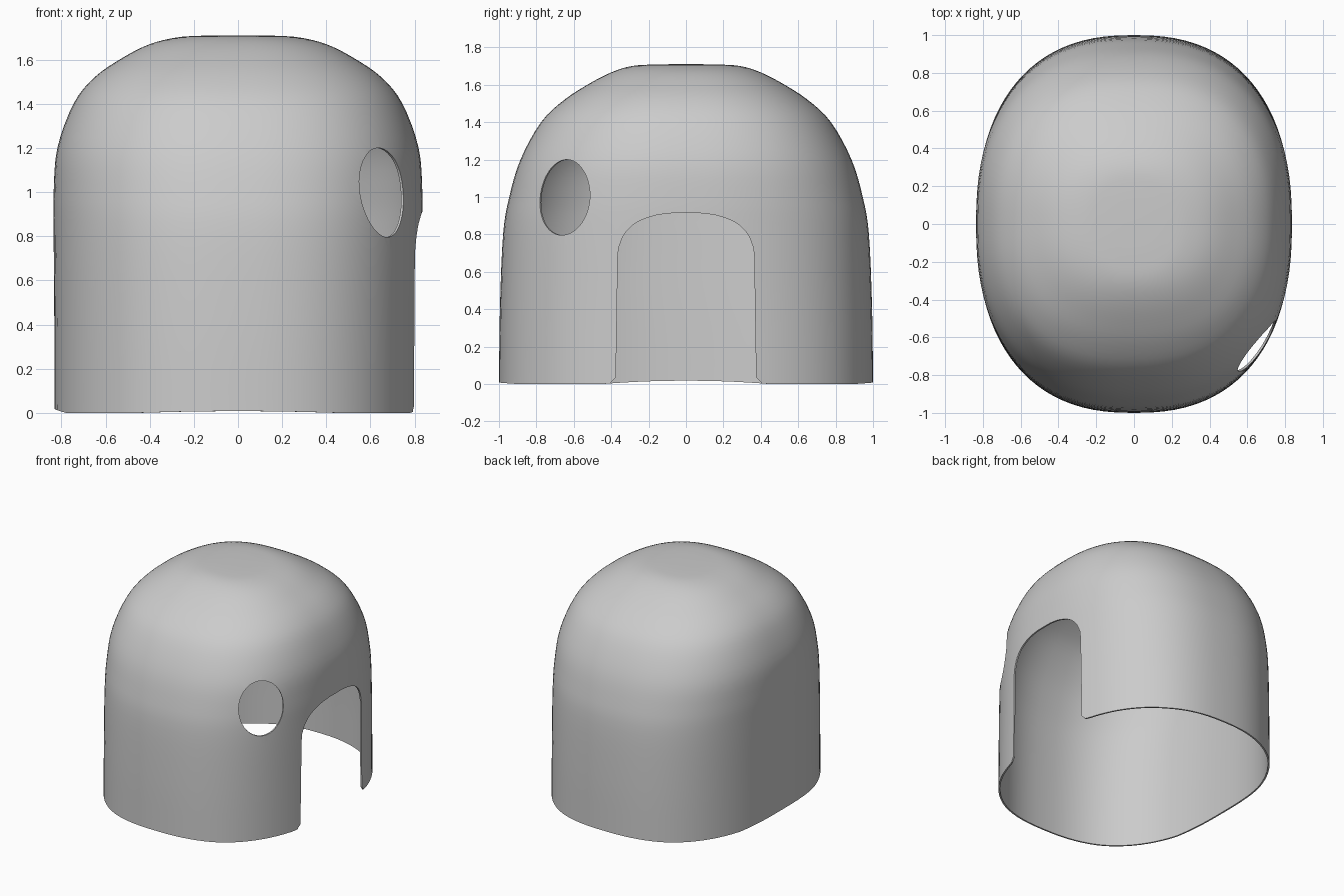
import bpy, bmesh, math
from mathutils import Vector, Matrix

if "Cube" in bpy.data.objects:
    bpy.data.objects.remove(bpy.data.objects["Cube"])

SEG = 96
# height, half width in x, half depth in y
PROFILE = [(0.0, .832, 1.0), (0.4, .832, .995), (0.8, .835, .978), (1.0, .835, .945),
           (1.2, .818, .885), (1.4, .745, .775), (1.52, .65, .65), (1.61, .52, .51),
           (1.67, .40, .39), (1.70, .28, .29), (1.708, .17, .18), (1.71, .06, .06)]


def smooth_path(pts, steps):
    """Catmull-Rom curve through the points."""
    p = [Vector(q) for q in pts]
    p = [2 * p[0] - p[1]] + p + [2 * p[-1] - p[-2]]
    out = []
    for i in range(1, len(p) - 2):
        a, b, c, d = p[i - 1:i + 3]
        for k in range(steps):
            t = k / steps
            out.append(.5 * (2 * b + (c - a) * t + (2 * a - 5 * b + 4 * c - d) * t * t
                             + (3 * b - a - 3 * c + d) * t ** 3))
    return out + [p[-2]]


def make_object(name, bm):
    bmesh.ops.recalc_face_normals(bm, faces=bm.faces)
    me = bpy.data.meshes.new(name)
    bm.to_mesh(me)
    bm.free()
    ob = bpy.data.objects.new(name, me)
    bpy.context.collection.objects.link(ob)
    return ob


def prism(name, outline, matrix, depth):
    """Extrude a 2D outline along local z."""
    bm = bmesh.new()
    face = bm.faces.new([bm.verts.new(matrix @ Vector((u, v, 0))) for u, v in outline])
    new = bmesh.ops.extrude_face_region(bm, geom=[face])["geom"]
    bmesh.ops.translate(bm, verts=[v for v in new if isinstance(v, bmesh.types.BMVert)],
                        vec=matrix.to_3x3() @ Vector((0, 0, depth)))
    ob = make_object(name, bm)
    ob.hide_render = True
    return ob


# Domed shell: superellipse rings that follow the profile
bm = bmesh.new()
rings = []
for z, a, b in smooth_path(PROFILE, 4):
    ring = []
    for i in range(SEG):
        t = 2 * math.pi * i / SEG
        c, s = math.cos(t), math.sin(t)
        x = a * math.copysign(abs(c) ** (2 / 2.4), c)
        y = b * math.copysign(abs(s) ** (2 / 2.4), s)
        # gently arched bottom edge
        lift = .018 * max(0, 1 - (y / .45) ** 2) + .008 * max(0, 1 - (x / .45) ** 2)
        ring.append(bm.verts.new((x, y, z + lift * max(0, 1 - z / .4))))
    rings.append(ring)
for lo, hi in zip(rings, rings[1:]):
    for i in range(SEG):
        j = (i + 1) % SEG
        bm.faces.new((lo[i], lo[j], hi[j], hi[i]))
bm.faces.new(rings[-1])
shell = make_object("dome_shell", bm)
solid = shell.modifiers.new("wall", 'SOLIDIFY')
solid.thickness = .012
solid.offset = -1

# Arched doorway on the right side
half = [(.40, -.1), (.40, .01), (.375, .035), (.37, .35), (.365, .68)]
half += [(p.x, p.y) for p in smooth_path([(.36, .73), (.33, .80), (.27, .86), (.17, .90), (.07, .914)], 4)]
outline = half + [(-y, z) for y, z in reversed(half)]
to_x = Matrix(((0, 0, 1, .4), (1, 0, 0, 0), (0, 1, 0, 0), (0, 0, 0, 1)))
door = prism("doorway_cutter", outline, to_x, .8)

# Oval window at the front right corner
n = Vector((.83, -.56, 0)).normalized()
u = Vector((-n.y, n.x, 0))
o = Vector((.655, -.65, .998)) - n * .3
to_n = Matrix(((u.x, 0, n.x, o.x), (u.y, 0, n.y, o.y), (0, 1, 0, o.z), (0, 0, 0, 1)))
oval = [(.165 * math.cos(2 * math.pi * i / 48), .202 * math.sin(2 * math.pi * i / 48)) for i in range(48)]
window = prism("window_cutter", oval, to_n, .7)

for cutter in (door, window):
    m = shell.modifiers.new(cutter.name, 'BOOLEAN')
    m.operation = 'DIFFERENCE'
    m.solver = 'EXACT'
    m.object = cutter

# Apply the cuts and remove the cutters
bpy.context.view_layer.update()
dg = bpy.context.evaluated_depsgraph_get()
cut = bpy.data.meshes.new_from_object(shell.evaluated_get(dg))
shell.modifiers.clear()
shell.data = cut
for cutter in (door, window):
    bpy.data.objects.remove(cutter)

bpy.context.view_layer.objects.active = shell
shell.select_set(True)
bpy.ops.object.shade_smooth_by_angle(angle=math.radians(40))
